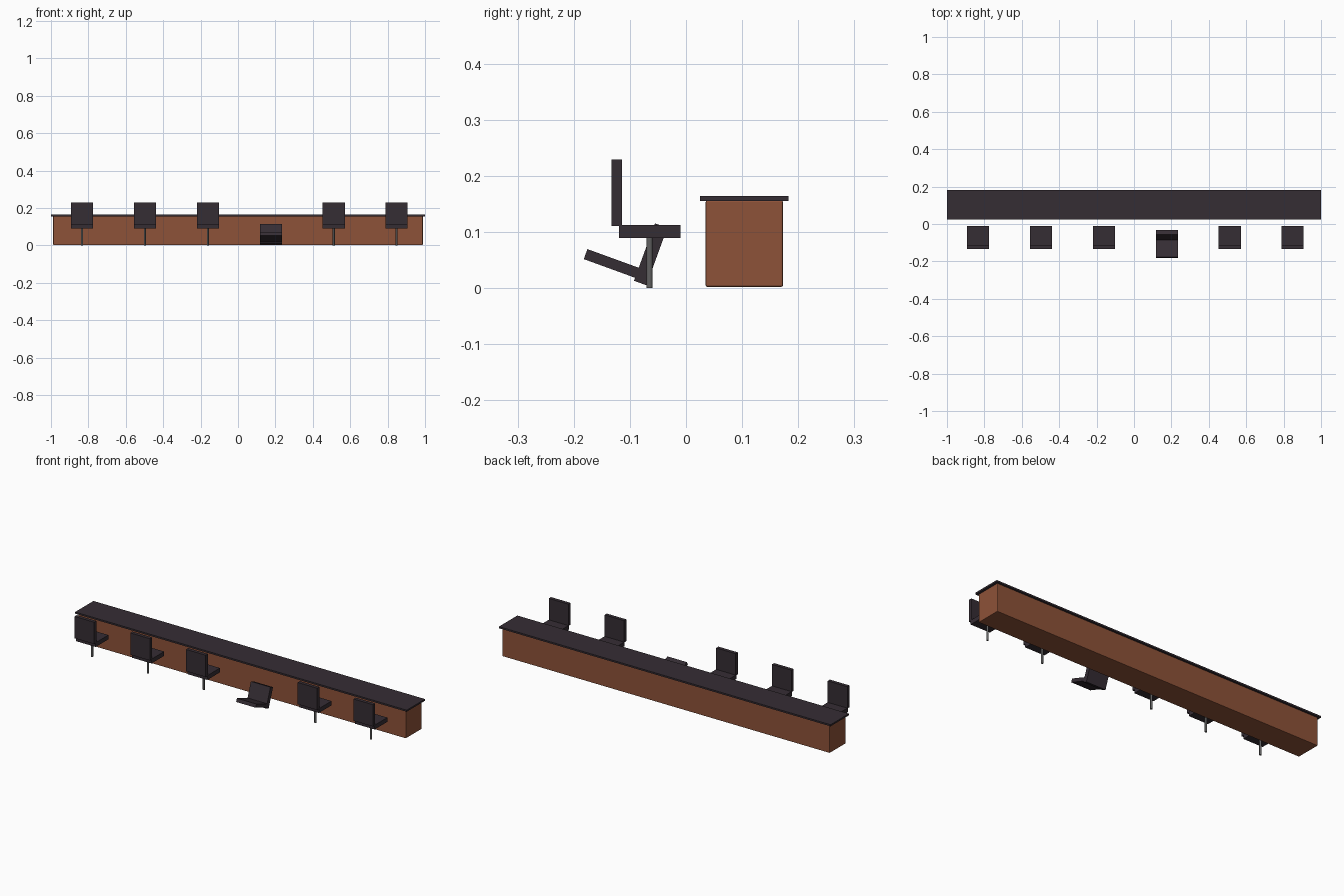
import bpy, math

if "Cube" in bpy.data.objects:
    bpy.data.objects.remove(bpy.data.objects["Cube"])


def material(name, rgb):
    m = bpy.data.materials.new(name)
    m.diffuse_color = (*rgb, 1.0)
    m.use_nodes = True
    m.node_tree.nodes["Principled BSDF"].inputs["Base Color"].default_value = m.diffuse_color
    return m


WOOD = material("brown wood", (0.27, 0.085, 0.04))
DARK = material("dark plum", (0.036, 0.026, 0.034))
METAL = material("grey metal", (0.12, 0.12, 0.12))


def box(name, centre, size, mat, tilt=0.0):
    bpy.ops.mesh.primitive_cube_add(size=1, location=centre)
    ob = bpy.context.object
    ob.name = name
    ob.scale = size
    bpy.ops.object.transform_apply(location=False, rotation=False, scale=True)
    ob.rotation_euler.x = tilt
    ob.data.materials.append(mat)
    return ob


# Counter: wooden body with slightly eased edges and an overhanging top
body = box("counter_body", (0, 0.104, 0.079), (1.976, 0.138, 0.154), WOOD)
bevel = body.modifiers.new("eased edges", "BEVEL")
bevel.width = 0.003
bevel.segments = 2
box("counter_top", (0, 0.104, 0.1595), (2.0, 0.158, 0.009), DARK)

# Row of stools; the fourth one is broken and tipped over, without its post
SEAT = (0.118, 0.109, 0.0235)
BACK = (0.118, 0.019, 0.119)
for i in range(6):
    x = -0.834 + 0.3365 * i
    if i == 3:
        tilt = math.radians(70)
        box("fallen_seat", (x, -0.063, 0.060), SEAT, DARK, tilt)
        box("fallen_backrest", (x, -0.123, 0.040), BACK, DARK, tilt)
        continue
    box("seat", (x, -0.0645, 0.1005), SEAT, DARK)
    box("backrest", (x, -0.1235, 0.1695), BACK, DARK)
    bpy.ops.mesh.primitive_cylinder_add(vertices=16, radius=0.0055, depth=0.092,
                                        location=(x, -0.065, 0.046))
    post = bpy.context.object
    post.name = "stool_post"
    post.data.materials.append(METAL)
    bpy.ops.object.shade_smooth_by_angle()
